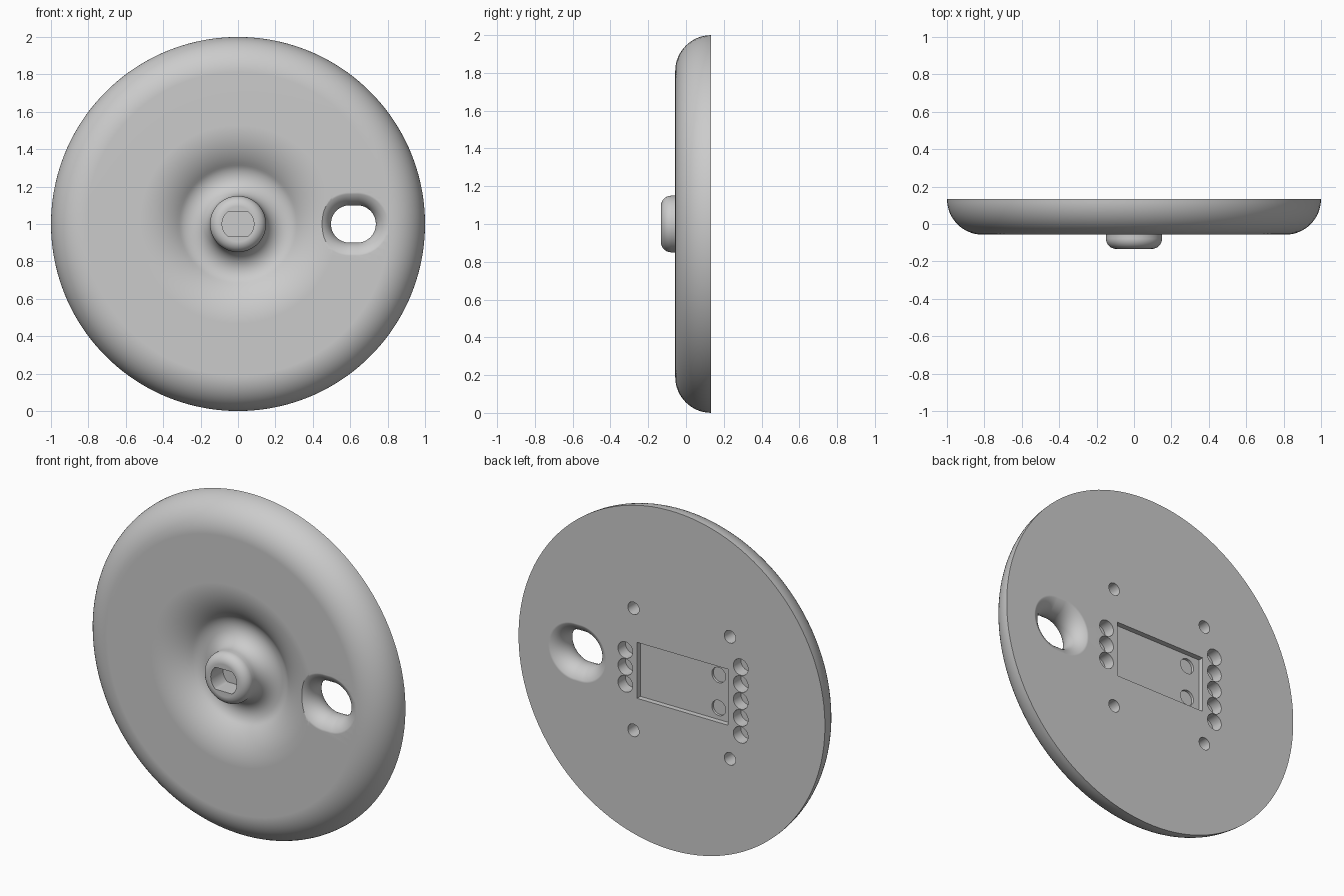
import bpy, bmesh
from math import sin, cos, radians, pi, copysign

cube = bpy.data.objects.get("Cube")
if cube:
    bpy.data.objects.remove(cube)

BACK, FRONT, CENTER_Z = 0.133, -0.057, 1.0


def arc(r, y, radius, start, end, n):
    """Profile points (r, y) along a circular arc, angles in degrees."""
    angles = [radians(start + (end - start) * i / n) for i in range(n + 1)]
    return [(r + radius * cos(a), y + radius * sin(a)) for a in angles]


def circle(radius, n=48, x=0, z=0, stretch=0, flat=9):
    """Outline: circle, slot (stretch) or double-D (flat)."""
    points = []
    for i in range(n):
        a = 2 * pi * (i + 0.5) / n
        px = radius * cos(a) + copysign(stretch, cos(a))
        pz = max(-flat, min(flat, radius * sin(a)))
        points.append((x + px, z + pz))
    return points


def loft(name, rings):
    """Closed solid through matching outlines at successive depths."""
    bm = bmesh.new()
    loops = [[bm.verts.new((x, y, CENTER_Z + z)) for x, z in outline]
             for outline, y in rings]
    n = len(loops[0])
    for a, b in zip(loops, loops[1:]):
        for i in range(n):
            j = (i + 1) % n
            bm.faces.new((a[i], a[j], b[j], b[i]))
    bm.faces.new(loops[0])
    bm.faces.new(loops[-1])
    bmesh.ops.recalc_face_normals(bm, faces=bm.faces)
    mesh = bpy.data.meshes.new(name)
    bm.to_mesh(mesh)
    bm.free()
    obj = bpy.data.objects.new(name, mesh)
    bpy.context.collection.objects.link(obj)
    return obj


def drill(outline, floor, mouth=0.2):
    cutters.append(loft("cutter", [(outline, floor), (outline, mouth)]))


# Disc turned from one profile: rounded rim, dished middle, raised hub
profile = [(1.0, BACK)]
profile += arc(0.81, BACK, 0.19, 0, -90, 16)[1:]
profile += arc(0.53, FRONT + 0.336, 0.336, -90, -130, 14)
profile += arc(0.25, -0.055, 0.1, 50, 180, 18)[1:]
profile += arc(0.095, -0.078, 0.055, 0, -90, 10)
disc = loft("disc_body", [(circle(r, 128), y) for r, y in profile])

cutters = []

# Through slot with rounded lips on both sides
middle, lip = (BACK + FRONT) / 2, 0.1
flare = []
for i in range(25):
    t = radians(-88 + 176 * i / 24)
    slot = circle(0.1 + lip * (1 - cos(t)), 64, 0.617, 0, 0.02)
    flare.append((slot, middle + lip * sin(t)))
cutters.append(loft("cutter", flare))

# Double-D socket in the hub
drill(circle(0.085, 64, flat=0.065), -0.02, -0.3)

# Rectangular pocket in the back, with two recesses in its floor
left, right, half = 0.226, -0.368, 0.165
drill([(right, -half), (left, -half), (left, half), (right, half)], 0.102)
for z in (-0.097, 0.097):
    drill(circle(0.045, 32, -0.285, z), 0.087)

# Four screw holes
for x in (0.25, -0.38):
    for z in (-0.36, 0.36):
        drill(circle(0.037, 32, x, z), 0.04)

# Rows of blind holes beside the pocket
for x, count in ((0.303, 3), (-0.45, 5)):
    for i in range(count):
        drill(circle(0.048, 32, x, 0.1 * (i - (count - 1) / 2)), 0.063)

# Cut everything out of the disc
bpy.ops.object.select_all(action='DESELECT')
bpy.context.view_layer.objects.active = disc
disc.select_set(True)
for cutter in cutters:
    mod = disc.modifiers.new("cut", 'BOOLEAN')
    mod.operation = 'DIFFERENCE'
    mod.solver = 'EXACT'
    mod.object = cutter
    bpy.ops.object.modifier_apply(modifier=mod.name)
    bpy.data.objects.remove(cutter)

# Smooth curves, crisp edges, flat planes
bpy.ops.object.shade_smooth_by_angle(angle=radians(30))
weighted = disc.modifiers.new("flat_normals", 'WEIGHTED_NORMAL')
weighted.keep_sharp = True

# Single grey finish
grey = bpy.data.materials.new("light_grey")
grey.use_nodes = True
color = (0.6, 0.6, 0.6, 1)
grey.diffuse_color = color
grey.node_tree.nodes["Principled BSDF"].inputs["Base Color"].default_value = color
disc.data.materials.clear()
disc.data.materials.append(grey)
